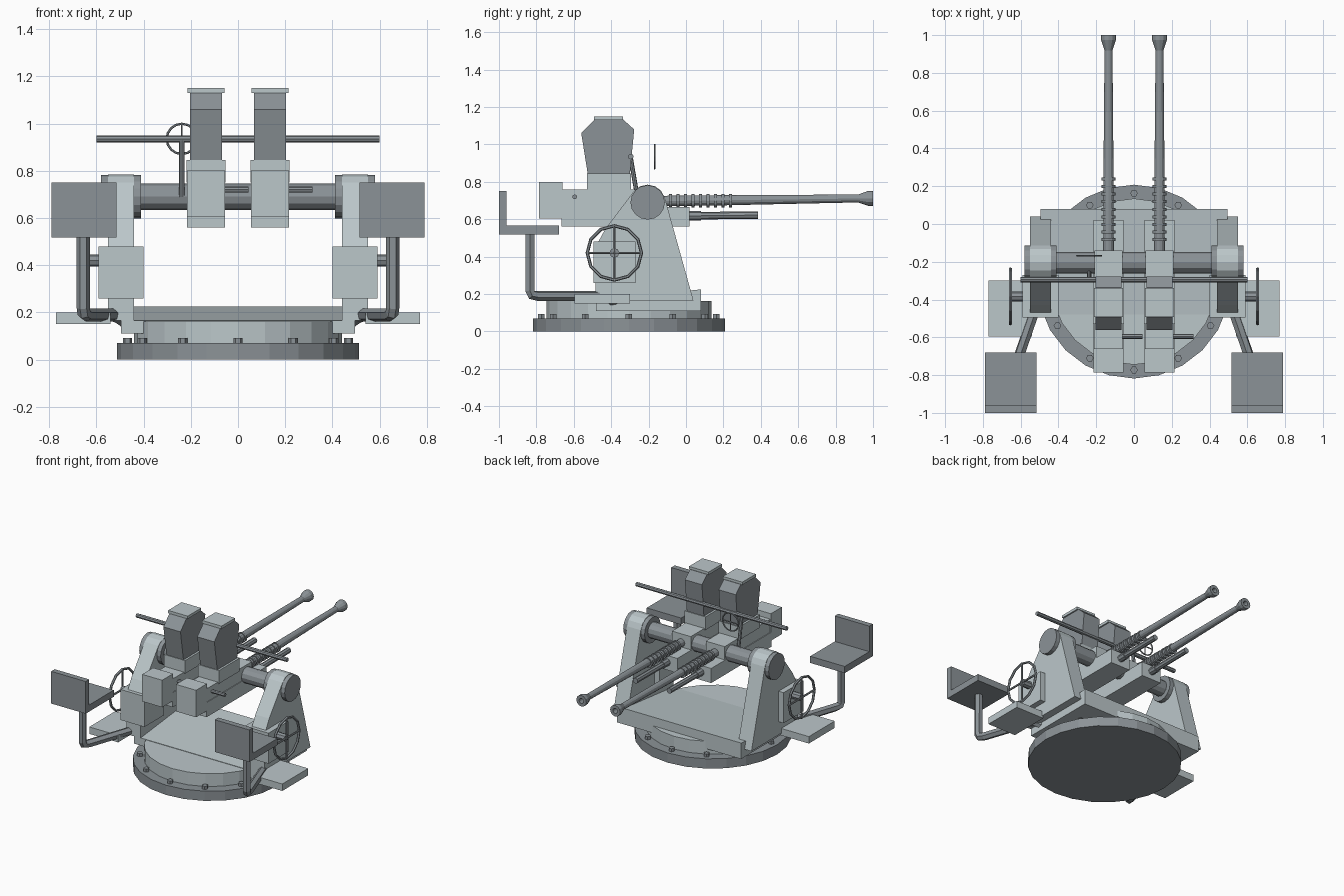
import bpy, bmesh, math
from mathutils import Vector

if "Cube" in bpy.data.objects:
    bpy.data.objects.remove(bpy.data.objects["Cube"])


def material(name, rgb):
    m = bpy.data.materials.new(name)
    m.diffuse_color = (*rgb, 1)
    m.use_nodes = True
    m.node_tree.nodes["Principled BSDF"].inputs["Base Color"].default_value = m.diffuse_color
    return m


LIGHT = material("light_grey_paint", (.50, .57, .59))
DARK = material("dark_steel", (.26, .29, .31))


def link(name, data, mat):
    data.materials.append(mat)
    ob = bpy.data.objects.new(name, data)
    bpy.context.collection.objects.link(ob)
    return ob


def finish(name, bm, mat):
    bmesh.ops.recalc_face_normals(bm, faces=bm.faces)
    me = bpy.data.meshes.new(name)
    bm.to_mesh(me)
    bm.free()
    return link(name, me, mat)


def box(name, x0, x1, y0, y1, z0, z1, mat=LIGHT):
    bm = bmesh.new()
    bmesh.ops.create_cube(bm, size=1)
    for v in bm.verts:
        v.co = Vector((x1 if v.co.x > 0 else x0,
                       y1 if v.co.y > 0 else y0,
                       z1 if v.co.z > 0 else z0))
    return finish(name, bm, mat)


def prism(name, yz, x0, x1, mat=LIGHT):
    """Side profile (y, z) extruded along x."""
    bm = bmesh.new()
    f = bm.faces.new([bm.verts.new((x0, y, z)) for y, z in yz])
    r = bmesh.ops.extrude_face_region(bm, geom=[f])
    for v in r['geom']:
        if isinstance(v, bmesh.types.BMVert):
            v.co.x = x1
    return finish(name, bm, mat)


def lathe(name, start, direction, profile, n=12, mat=DARK):
    """Solid of revolution; profile = (distance, radius) along direction."""
    d = Vector(direction).normalized()
    q = d.to_track_quat('Z', 'Y')
    bm = bmesh.new()
    rings = []
    for t, r in profile:
        rings.append([bm.verts.new(Vector(start) + q @ Vector(
            (r * math.cos(2 * math.pi * i / n), r * math.sin(2 * math.pi * i / n), t)))
            for i in range(n)])
    for a, b in zip(rings, rings[1:]):
        for i in range(n):
            j = (i + 1) % n
            bm.faces.new((a[i], a[j], b[j], b[i]))
    bm.faces.new(rings[0])
    bm.faces.new(rings[-1])
    return finish(name, bm, mat)


def rod(name, a, b, r, n=8, mat=DARK):
    d = Vector(b) - Vector(a)
    return lathe(name, a, d, [(0, r), (d.length, r)], n, mat)


def hoop(name, c, normal, R, r, n=12):
    """Low-poly ring with a six-sided section."""
    q = Vector(normal).to_track_quat('Z', 'Y')
    bm = bmesh.new()
    g = [[bm.verts.new(Vector(c) + q @ Vector((
        (R + r * math.cos(k * math.pi / 3)) * math.cos(2 * math.pi * i / n),
        (R + r * math.cos(k * math.pi / 3)) * math.sin(2 * math.pi * i / n),
        r * math.sin(k * math.pi / 3)))) for k in range(6)] for i in range(n)]
    for i in range(n):
        for k in range(6):
            a, b = g[i], g[(i + 1) % n]
            bm.faces.new((a[k], b[k], b[(k + 1) % 6], a[(k + 1) % 6]))
    return finish(name, bm, DARK)


def pipe(name, pts, r):
    cu = bpy.data.curves.new(name, 'CURVE')
    cu.dimensions = '3D'
    cu.bevel_depth = r
    cu.bevel_resolution = 1
    cu.use_fill_caps = True
    sp = cu.splines.new('POLY')
    sp.use_smooth = False
    sp.points.add(len(pts) - 1)
    for p, co in zip(sp.points, pts):
        p.co = (*co, 1)
    return link(name, cu, DARK)


# base disc, turntable and bolts
CY = -0.305
lathe("base_disc", (0, CY, 0), (0, 0, 1), [(0, .513), (.07, .513)], 24)
lathe("turntable", (0, CY, .07), (0, 0, 1), [(0, .44), (.092, .44)], 24, LIGHT)
for i in range(12):
    a = i * math.pi / 6
    p = (.468 * math.sin(a), CY + .468 * math.cos(a), .06)
    lathe("base_bolt", p, (0, 0, 1), [(0, .02), (.032, .02)], 6)

# sloped platform and cross shaft
prism("platform", [(-.48, .11), (.08, .11), (.08, .225), (-.48, .165)], -.495, .495)
rod("cross_shaft", (-.45, -.205, .69), (.45, -.205, .69), .056, 12)

# side bracket profile with a rounded top
arc = [(-.205 + .095 * math.cos(math.radians(t)), .69 + .095 * math.sin(math.radians(t)))
       for t in (15, 40, 65, 90, 115, 140)]
bracket = [(-.485, .165), (.04, .165)] + arc + [(-.43, .55), (-.485, .45)]

for s in (-1, 1):
    # bracket, trunnion, gearbox
    prism("side_bracket", bracket, s * .44, s * .55)
    rod("trunnion_cap", (s * .41, -.205, .69), (s * .58, -.205, .69), .092, 16)
    box("gearbox", s * .40, s * .59, -.495, -.27, .26, .48)
    # hand wheel
    c = Vector((s * .655, -.383, .42))
    rod("wheel_axle", (s * .59, c.y, c.z), (s * .655, c.y, c.z), .026, 8)
    hoop("hand_wheel_rim", c, (1, 0, 0), .145, .009)
    for d in (Vector((0, .143, 0)), Vector((0, 0, .143))):
        rod("hand_wheel_spoke", c - d, c + d, .007, 6)
    # footrest
    box("footrest", s * .54, s * .77, -.595, -.30, .15, .20)
    # seat and its bent arm
    box("seat_pan", s * .515, s * .79, -1, -.68, .518, .566, DARK)
    box("seat_back", s * .515, s * .79, -1, -.96, .566, .75, DARK)
    pipe("seat_arm", [(s * .655, -.835, .53), (s * .655, -.835, .22), (s * .652, -.825, .196),
                      (s * .64, -.79, .19), (s * .53, -.47, .19), (s * .51, -.42, .183),
                      (s * .47, -.38, .155)], .028)

# twin guns
for gx in (-.135, .135):
    l, r = gx - .08, gx + .08
    box("receiver_upper", l + .005, r - .005, -.68, -.14, .66, .76)
    box("receiver_lower", l, r, -.665, .02, .56, .665)
    box("rear_block", l, r, -.785, -.66, .605, .80)
    # magazine with mount and lid
    box("magazine_mount", l - .003, r + .003, -.53, -.295, .75, .845)
    prism("magazine", [(-.525, .84), (-.56, 1.06), (-.49, 1.132), (-.335, 1.132),
                       (-.277, 1.08), (-.30, .84)], gx - .068, gx + .068, DARK)
    box("magazine_lid", l + .002, r - .002, -.492, -.338, 1.13, 1.15)
    # barrel with flared muzzle
    lathe("barrel", (gx, -.15, .697), (0, 1, .013),
          [(0, .028), (.38, .027), (1.07, .021), (1.125, .04), (1.15, .04),
           (1.15, .018), (1.10, .014)], 12)
    for i in range(9):
        y = -.09 + i * .04
        rod("barrel_ring", (gx, y, .698), (gx, y + .016, .698), .036, 12)
    # gas tube and its bracket
    rod("gas_tube", (gx, -.02, .618), (gx, .385, .622), .02, 8)
    rod("gas_tube_sleeve", (gx, 0, .618), (gx, .08, .618), .025, 8)
    # charging handle
    rod("charging_handle", (gx + .06, -.595, .72), (gx + .18, -.595, .72), .013, 8)

# sight bar, post and ring sight
rod("sight_bar", (-.6, -.295, .935), (.6, -.295, .935), .015, 8)
rod("sight_post", (-.238, -.297, .935), (-.238, -.255, .69), .012, 8)
c = Vector((-.238, -.168, .935))
hoop("ring_sight", c, (0, 1, 0), .064, .005, 16)
for d in (Vector((.064, 0, 0)), Vector((0, 0, .064))):
    rod("ring_sight_wire", c - d, c + d, .004, 6)
